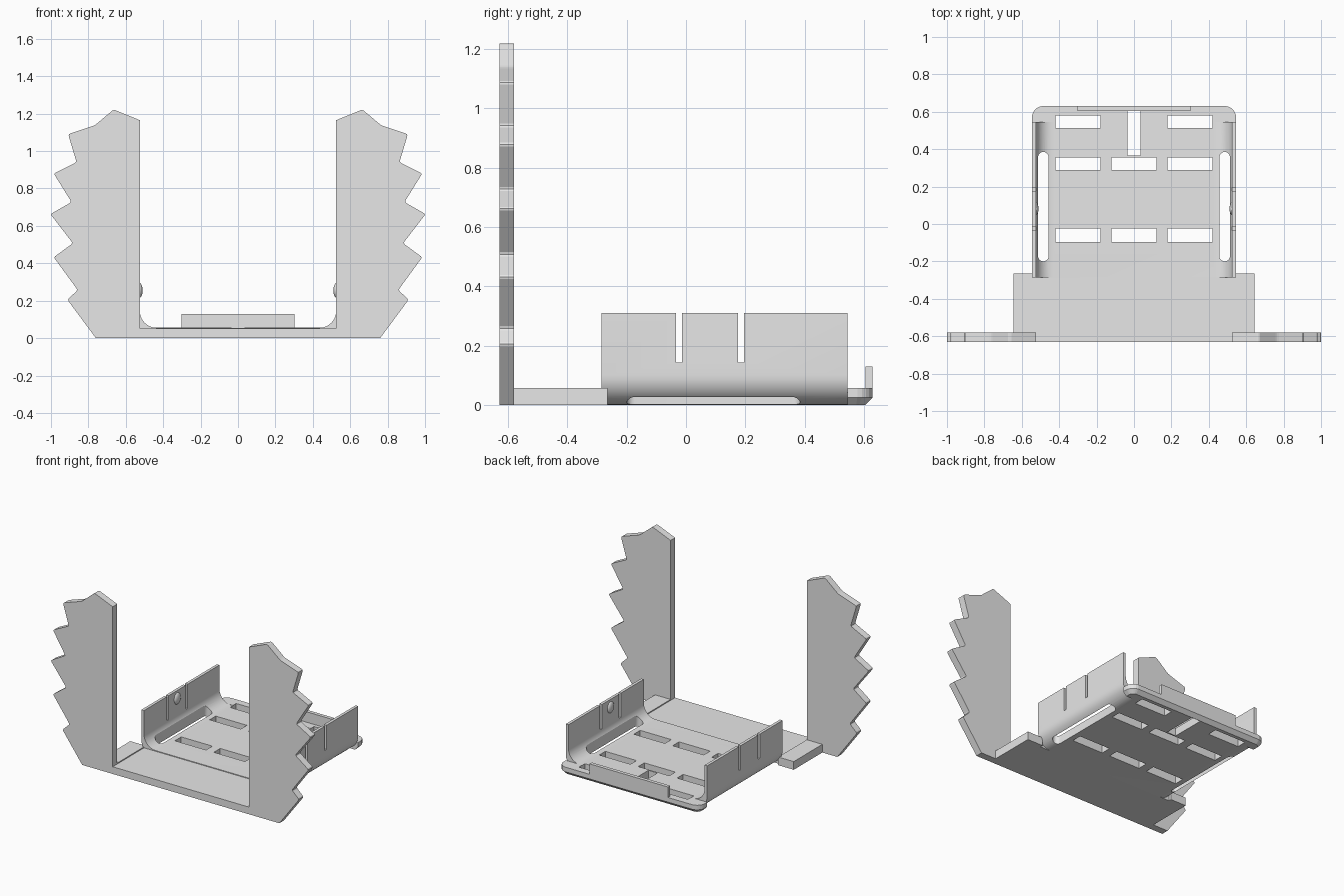
import bpy, bmesh, math
from mathutils import Vector

if "Cube" in bpy.data.objects:
    bpy.data.objects.remove(bpy.data.objects["Cube"])

grey = bpy.data.materials.new("plain_grey")
grey.use_nodes = True
grey.diffuse_color = (0.8, 0.8, 0.8, 1)
grey.node_tree.nodes["Principled BSDF"].inputs["Base Color"].default_value = (0.8, 0.8, 0.8, 1)


def finish(bm, name):
    bmesh.ops.recalc_face_normals(bm, faces=bm.faces)
    mesh = bpy.data.meshes.new(name)
    bm.to_mesh(mesh)
    bm.free()
    mesh.materials.append(grey)
    ob = bpy.data.objects.new(name, mesh)
    bpy.context.collection.objects.link(ob)
    return ob


def extrude(bm, points, offset):
    """Extrude a closed outline of 3D points along an offset."""
    face = bm.faces.new([bm.verts.new(p) for p in points])
    new = bmesh.ops.extrude_face_region(bm, geom=[face])["geom"]
    bmesh.ops.translate(bm, vec=offset, verts=[v for v in new if isinstance(v, bmesh.types.BMVert)])


def box(bm, x0, x1, y0, y1, z0, z1):
    extrude(bm, [(x0, y0, z0), (x1, y0, z0), (x1, y1, z0), (x0, y1, z0)], (0, 0, z1 - z0))


def arc(cx, cy, r, start, end, steps=10):
    angles = [math.radians(start + (end - start) * i / steps) for i in range(steps + 1)]
    return [(cx + r * math.cos(a), cy + r * math.sin(a)) for a in angles]


def box_object(name, *size):
    bm = bmesh.new()
    box(bm, *size)
    return finish(bm, name)


def activate(ob):
    bpy.ops.object.select_all(action='DESELECT')
    ob.select_set(True)
    bpy.context.view_layer.objects.active = ob


# Front serrated uprights
teeth = [(0.525, 0), (0.76, 0), (0.912, 0.205), (0.857, 0.257), (0.985, 0.432),
         (0.883, 0.507), (1.003, 0.663), (0.89, 0.727), (0.985, 0.88), (0.863, 0.94),
         (0.908, 1.09), (0.765, 1.138), (0.665, 1.222), (0.525, 1.165)]
for side, label in ((1, "left"), (-1, "right")):
    bm = bmesh.new()
    extrude(bm, [(side * x, -0.63, z) for x, z in teeth], (0, 0.05, 0))
    tips = [e for e in bm.edges if abs(e.verts[0].co.y - e.verts[1].co.y) > 0.04
            and abs(e.verts[0].co.x) > 0.6 and e.verts[0].co.z > 0.1]
    bmesh.ops.bevel(bm, geom=tips, offset=0.01, segments=2, profile=0.5, affect='EDGES')
    finish(bm, label + "_serrated_upright")
    # Side foot behind the upright
    xs = sorted((side * 0.525, side * 0.645))
    box_object(label + "_foot", *xs, -0.58, -0.265, 0, 0.057)

# Front base plate
box_object("front_base", -0.525, 0.525, -0.63, -0.285, 0, 0.05)

# Tray with curved lower corners and thin side walls
outer = arc(0.445, 0.1, 0.1, -90, 0)
inner = arc(0.435, 0.145, 0.09, 0, -90)
half = outer + [(0.545, 0.31), (0.525, 0.31)] + inner
profile = half + [(-x, z) for x, z in reversed(half)]
bm = bmesh.new()
extrude(bm, [(x, -0.285, z) for x, z in profile], (0, 0.83, 0))
tray = finish(bm, "tray")

# Rear floor with rounded corners and a chamfered lower rim
bm = bmesh.new()
box(bm, -0.545, 0.545, 0.545, 0.63, 0, 0.057)


def trim(point, normal):
    cut = bmesh.ops.bisect_plane(bm, geom=bm.verts[:] + bm.edges[:] + bm.faces[:], dist=1e-6,
                                 plane_co=point, plane_no=normal, clear_outer=True)
    edges = [e for e in cut["geom_cut"] if isinstance(e, bmesh.types.BMEdge)]
    if edges:
        bmesh.ops.holes_fill(bm, edges=bm.edges[:])


for side in (1, -1):
    for step in range(7):
        a = math.radians(15 * step)
        out = Vector((side * math.cos(a), math.sin(a), 0))
        rim = Vector((side * 0.485, 0.57, 0)) + out * 0.06
        if 0 < step < 6:
            trim(rim, out)
        if step < 6 or side == 1:
            trim(rim - out * 0.025, (out + Vector((0, 0, -1))).normalized())
rear = finish(bm, "rear_floor")

# Cutter for floor vents, long side slots and wall slits
bm = bmesh.new()
for y0, y1, centres in ((-0.095, -0.025, (-0.3, 0, 0.3)), (0.288, 0.355, (-0.3, 0, 0.3)),
                        (0.513, 0.58, (-0.3, 0.3))):
    for x in centres:
        box(bm, x - 0.12, x + 0.12, y0, y1, -0.1, 0.2)
box(bm, -0.035, 0.035, 0.365, 0.604, -0.1, 0.2)
for side in (1, -1):
    slot = arc(0.485, 0.357, 0.028, 0, 180) + arc(0.485, -0.172, 0.028, 180, 360)
    extrude(bm, [(side * x, y, -0.1) for x, y in slot], (0, 0, 0.3))
    for y in (-0.024, 0.186):
        box(bm, *sorted((side * 0.519, side * 0.6)), y - 0.01, y + 0.01, 0.142, 0.4)
cutter = finish(bm, "slot_cutter")
cutter.hide_render = True
for ob in (tray, rear):
    activate(ob)
    mod = ob.modifiers.new("slots", 'BOOLEAN')
    mod.operation, mod.solver, mod.object = 'DIFFERENCE', 'EXACT', cutter
    bpy.ops.object.modifier_apply(modifier=mod.name)
bpy.data.objects.remove(cutter)
activate(tray)
bpy.ops.object.shade_smooth_by_angle(angle=math.radians(30))

# Rear lip
box_object("rear_lip", -0.302, 0.302, 0.605, 0.63, 0.045, 0.13)

# Small snap bumps inside the wall tabs
for side, label in ((1, "left"), (-1, "right")):
    bpy.ops.mesh.primitive_uv_sphere_add(segments=20, ring_count=12, radius=1,
                                         location=(side * 0.527, 0.081, 0.255))
    bump = bpy.context.object
    bump.name = label + "_snap_bump"
    bump.scale = (0.017, 0.035, 0.04)
    bump.data.materials.append(grey)
    bpy.ops.object.shade_smooth()
